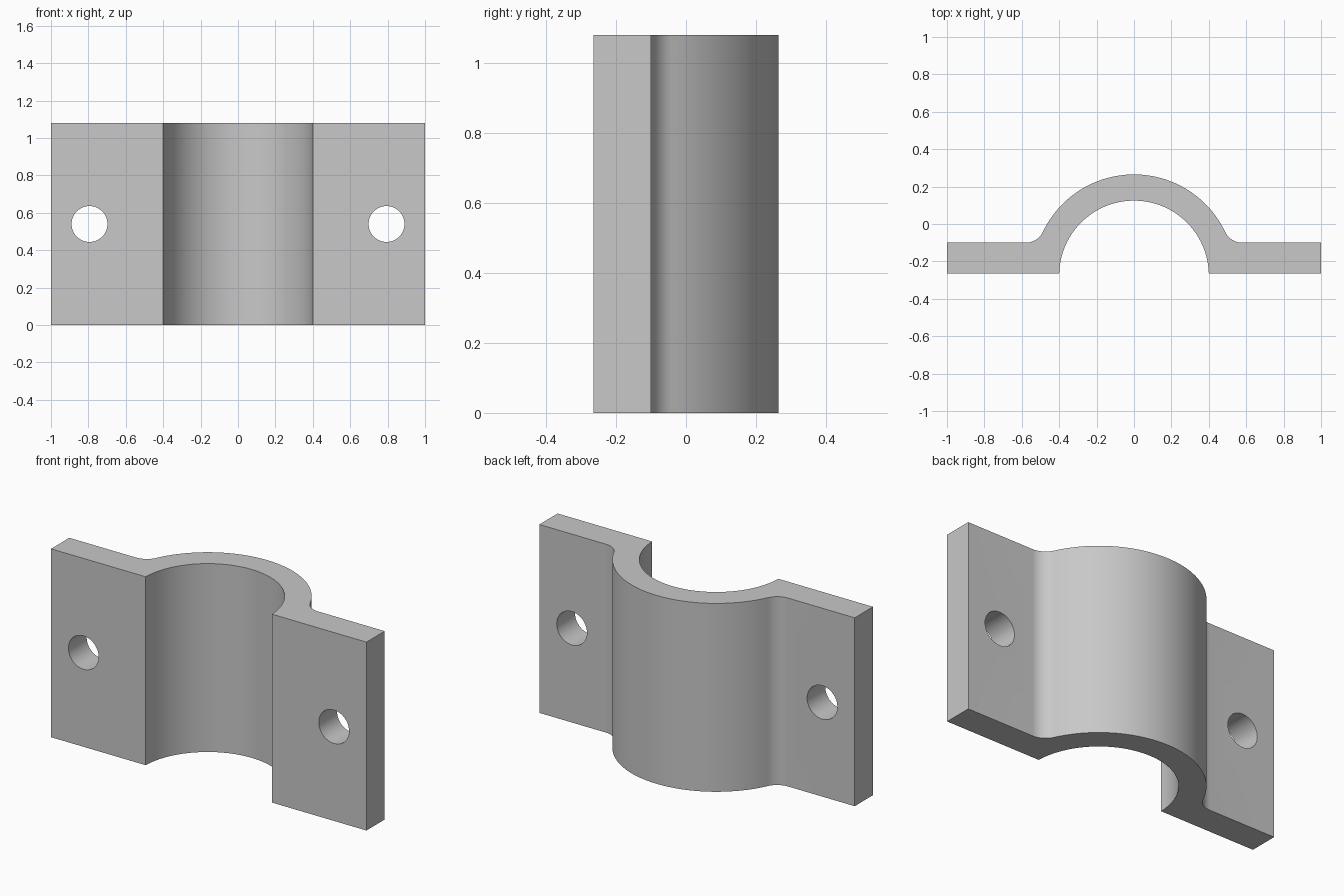
import bpy, bmesh
from math import sin, cos, asin, atan2, sqrt, pi

cube = bpy.data.objects.get("Cube")
if cube:
    bpy.data.objects.remove(cube)

HEIGHT = 1.08
FRONT, FLANGE_BACK = -0.265, -0.10
AXIS_Y, R_IN, R_OUT, R_FILLET = -0.275, 0.40, 0.54, 0.10
HOLE_X, HOLE_R = 0.794, 0.096

grey = bpy.data.materials.new("plain grey")
grey.use_nodes = True
colour = (0.58, 0.58, 0.58, 1)
grey.diffuse_color = colour
grey.node_tree.nodes["Principled BSDF"].inputs["Base Color"].default_value = colour


def arc(cx, cy, r, a0, a1, steps):
    angles = [a0 + (a1 - a0) * i / steps for i in range(steps + 1)]
    return [(cx + r * cos(a), cy + r * sin(a)) for a in angles]


# Outline of the left half, from the bore crown round to the outer crown
fillet_y = FLANGE_BACK + R_FILLET
fillet_x = sqrt((R_OUT + R_FILLET) ** 2 - (fillet_y - AXIS_Y) ** 2)
tangent = atan2(fillet_y - AXIS_Y, fillet_x)
half = arc(0, AXIS_Y, R_IN, pi / 2, asin((FRONT - AXIS_Y) / R_IN), 32)
half += [(1, FRONT), (1, FLANGE_BACK)]
half += arc(fillet_x, fillet_y, R_FILLET, -pi / 2, tangent - pi, 12)
half += arc(0, AXIS_Y, R_OUT, tangent, pi / 2, 32)[1:]
outline = half + [(-x, y) for x, y in reversed(half[1:-1])]

# Saddle clamp body: extruded outline
bm = bmesh.new()
face = bm.faces.new([bm.verts.new((x, y, 0)) for x, y in outline])
ret = bmesh.ops.extrude_face_region(bm, geom=[face])
top = [v for v in ret["geom"] if isinstance(v, bmesh.types.BMVert)]
bmesh.ops.translate(bm, verts=top, vec=(0, 0, HEIGHT))
bmesh.ops.recalc_face_normals(bm, faces=bm.faces)
mesh = bpy.data.meshes.new("saddle_clamp")
bm.to_mesh(mesh)
bm.free()
mesh.materials.append(grey)
clamp = bpy.data.objects.new("saddle_clamp", mesh)
bpy.context.collection.objects.link(clamp)

# Bolt holes through both flanges
for side in (-1, 1):
    bpy.ops.mesh.primitive_cylinder_add(
        vertices=48, radius=HOLE_R, depth=0.5, rotation=(pi / 2, 0, 0),
        location=(side * HOLE_X, (FRONT + FLANGE_BACK) / 2, HEIGHT / 2))
    cutter = bpy.context.object
    cutter.name = "bolt_hole_cutter"
    cutter.hide_render = True
    cutter.data.materials.append(grey)
    cut = clamp.modifiers.new("bolt_hole", "BOOLEAN")
    cut.operation = "DIFFERENCE"
    cut.solver = "EXACT"
    cut.object = cutter
    bpy.context.view_layer.objects.active = clamp
    bpy.ops.object.modifier_apply(modifier=cut.name)
    bpy.data.objects.remove(cutter)

# Smooth curved walls, sharp corners
bpy.ops.object.select_all(action="DESELECT")
clamp.select_set(True)
bpy.context.view_layer.objects.active = clamp
bpy.ops.object.shade_smooth_by_angle(angle=pi / 6)
